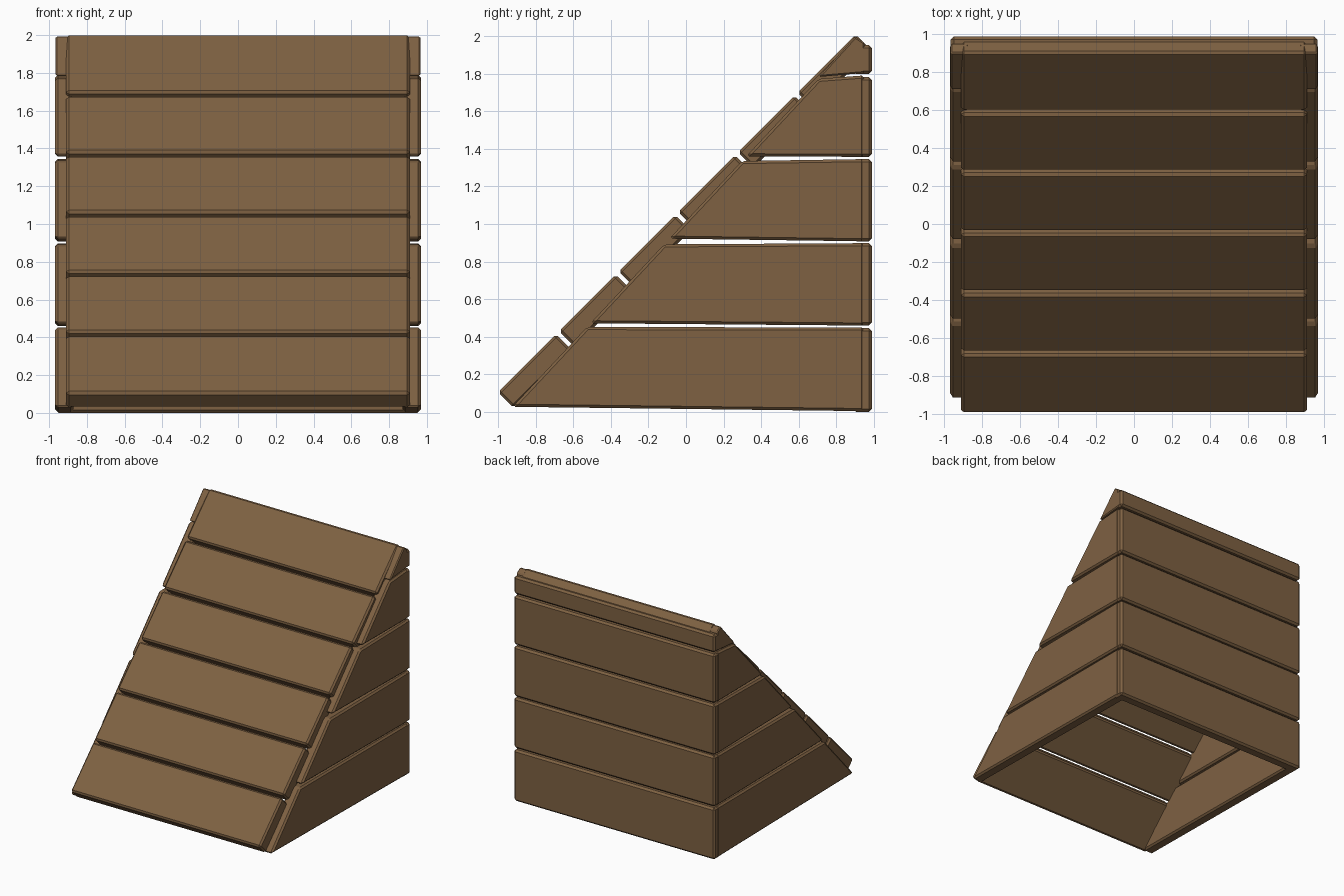
import bpy, bmesh
from mathutils import Vector

if "Cube" in bpy.data.objects:
    bpy.data.objects.remove(bpy.data.objects["Cube"])

wood = bpy.data.materials.new("brown_wood")
wood.diffuse_color = (0.21, 0.12, 0.055, 1)
wood.use_nodes = True
wood.node_tree.nodes["Principled BSDF"].inputs["Base Color"].default_value = wood.diffuse_color


def plank(name, profile, x0, x1, bevel=0.014):
    """Prism: (y, z) profile extruded from x0 to x1, with chamfered edges."""
    bm = bmesh.new()
    face = bm.faces.new([bm.verts.new((x0, y, z)) for y, z in profile])
    out = bmesh.ops.extrude_face_region(bm, geom=[face])
    moved = [v for v in out["geom"] if isinstance(v, bmesh.types.BMVert)]
    bmesh.ops.translate(bm, verts=moved, vec=Vector((x1 - x0, 0, 0)))
    bmesh.ops.recalc_face_normals(bm, faces=bm.faces)
    bmesh.ops.bevel(bm, geom=list(bm.edges), offset=bevel, segments=1,
                    affect='EDGES', clamp_overlap=True)
    bmesh.ops.recalc_face_normals(bm, faces=bm.faces)
    me = bpy.data.meshes.new(name)
    bm.to_mesh(me)
    bm.free()
    me.materials.append(wood)
    ob = bpy.data.objects.new(name, me)
    bpy.context.collection.objects.link(ob)
    return ob


# Sloping ramp boards: six, at 45 degrees, outer face on z = y + 1.105
STEP, GAP, T = 0.317, 0.008, 0.082
for i in range(6):
    a = -1.0 + i * STEP + (GAP if i else 0)
    b = -1.0 + (i + 1) * STEP - (GAP if i < 5 else 0)
    plank(f"ramp_board_{i + 1}",
          [(a, a + 1.105), (b, b + 1.105), (b + T, b + 1.105 - T), (a + T, a + 1.105 - T)],
          -0.91, 0.91)


# Side boards: slightly skewed courses cut off along the slope
def slope_y(z):
    return -0.93 + (z - 0.02) * 1.82 / 1.95


# (bottom front, bottom back, top front, top back) heights of each course
courses = [(0.028, 0.005, 0.452, 0.45), (0.472, 0.46, 0.892, 0.898),
           (0.922, 0.908, 1.335, 1.345), (1.36, 1.357, 1.772, 1.79)]
for side, s in (("left", -1), ("right", 1)):
    for i, (bf, bb, tf, tb) in enumerate(courses):
        plank(f"{side}_side_board_{i + 1}",
              [(slope_y(bf), bf), (0.948, bb), (0.948, tb), (slope_y(tf), tf)],
              s * 0.87, s * 0.968)
    # Small cap piece at the peak
    plank(f"{side}_peak_piece",
          [(0.705, 1.782), (0.948, 1.803), (0.948, 1.965), (0.9, 1.997)],
          s * 0.87, s * 0.965, 0.008)

# Back boards
for i, (z0, z1) in enumerate([(0.0, 0.447), (0.46, 0.898), (0.908, 1.345),
                              (1.357, 1.782), (1.797, 1.952)]):
    plank(f"back_board_{i + 1}", [(0.89, z0), (0.988, z0), (0.988, z1), (0.89, z1)],
          -0.965, 0.965, 0.016)
